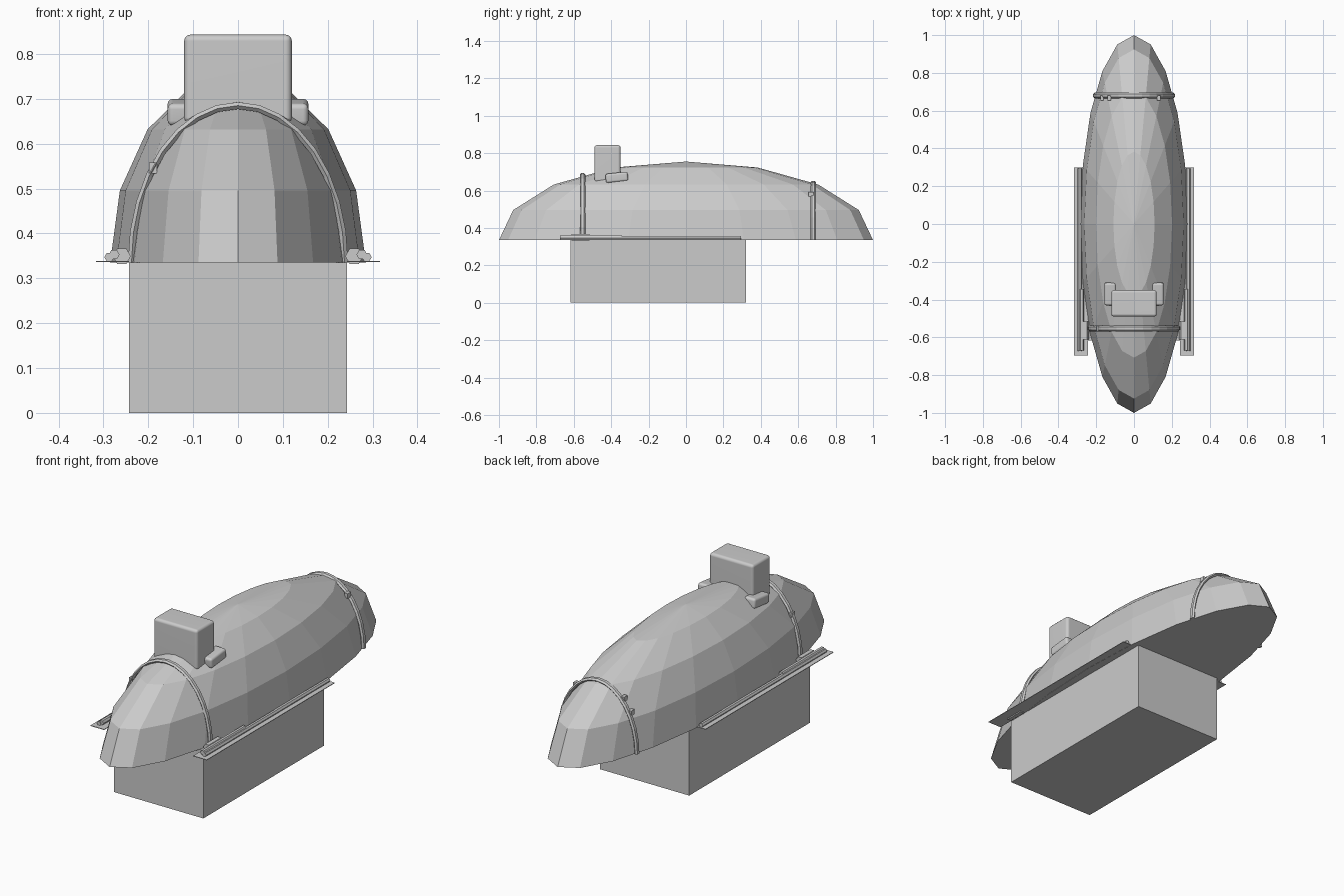
import bpy, bmesh, math
from mathutils import Vector, Matrix

if "Cube" in bpy.data.objects:
    bpy.data.objects.remove(bpy.data.objects["Cube"])

grey = bpy.data.materials.new("light_grey")
grey.diffuse_color = (0.6, 0.6, 0.6, 1)
grey.use_nodes = True
grey.node_tree.nodes["Principled BSDF"].inputs["Base Color"].default_value = grey.diffuse_color
BASE_Z = 0.335
RX, RY, RZ = 0.285, 1.0, 0.42


def finish(bm, name):
    bmesh.ops.recalc_face_normals(bm, faces=bm.faces)
    me = bpy.data.meshes.new(name)
    bm.to_mesh(me)
    bm.free()
    ob = bpy.data.objects.new(name, me)
    bpy.context.collection.objects.link(ob)
    me.materials.append(grey)
    return ob


def box(name, lo, hi, bevel=0, tilt=0):
    lo, hi = Vector(lo), Vector(hi)
    bm = bmesh.new()
    bmesh.ops.create_cube(bm, size=1)
    bmesh.ops.scale(bm, vec=hi - lo, verts=bm.verts)
    bmesh.ops.rotate(bm, matrix=Matrix.Rotation(math.radians(tilt), 3, 'X'), verts=bm.verts)
    bmesh.ops.translate(bm, vec=(lo + hi) / 2, verts=bm.verts)
    ob = finish(bm, name)
    if bevel:
        m = ob.modifiers.new("bevel", 'BEVEL')
        m.width, m.segments = bevel, 3
        for p in ob.data.polygons:
            p.use_smooth = True
        w = ob.modifiers.new("normals", 'WEIGHTED_NORMAL')
        w.keep_sharp = True
    return ob


def rod(name, x, z, y0, y1, r, sides=6):
    bm = bmesh.new()
    bmesh.ops.create_cone(bm, cap_ends=True, segments=sides, radius1=r, radius2=r, depth=y1 - y0)
    bmesh.ops.rotate(bm, matrix=Matrix.Rotation(math.pi / 2, 3, 'Z'), verts=bm.verts)
    bmesh.ops.rotate(bm, matrix=Matrix.Rotation(math.pi / 2, 3, 'X'), verts=bm.verts)
    bmesh.ops.translate(bm, vec=(x, (y0 + y1) / 2, z), verts=bm.verts)
    return finish(bm, name)


def hoop_point(y, a, off=0.0):
    s = math.sqrt(1 - y * y)
    return Vector(((RX * s + off) * math.cos(a), y, BASE_Z + (RZ * s + off) * math.sin(a)))


def hoop(name, y, steps=16):
    # hexagonal strip swept over the hull
    bm = bmesh.new()
    rings = []
    for i in range(steps + 1):
        a = math.pi * i / steps
        ring = []
        for k in range(6):
            t = k * math.pi / 3
            p = hoop_point(y, a, 0.009 * math.sin(t))
            p.y += 0.015 * math.cos(t)
            ring.append(bm.verts.new(p))
        rings.append(ring)
    for r0, r1 in zip(rings, rings[1:]):
        for k in range(6):
            bm.faces.new((r0[k], r0[(k + 1) % 6], r1[(k + 1) % 6], r1[k]))
    bm.faces.new(rings[0])
    bm.faces.new(rings[-1])
    return finish(bm, name)


# hull: upper half of a faceted ellipsoid with a flat underside
bm = bmesh.new()
bmesh.ops.create_uvsphere(bm, u_segments=20, v_segments=8, radius=1)
bmesh.ops.delete(bm, geom=[v for v in bm.verts if v.co.z < -0.01], context='VERTS')
bmesh.ops.holes_fill(bm, edges=[e for e in bm.edges if e.is_boundary], sides=0)
bmesh.ops.scale(bm, vec=(RX, RY, RZ), verts=bm.verts)
bmesh.ops.translate(bm, vec=(0, 0, BASE_Z), verts=bm.verts)
finish(bm, "hull")

# lower box and rounded block on top
box("lower_box", (-0.243, -0.617, 0), (0.243, 0.322, BASE_Z))
box("top_block", (-0.12, -0.49, 0.645), (0.12, -0.35, 0.843), 0.014)

# hoops over the hull with small clamps
hoop("front_hoop", -0.553)
hoop("rear_hoop", 0.68)
for i, (y, deg) in enumerate([(-0.553, 143), (0.668, 143), (0.668, 52), (0.668, 128)]):
    c = hoop_point(y, math.radians(deg))
    h = Vector((0.009, 0.013, 0.012))
    box("hoop_clamp_%d" % i, c - h, c + h)

# paired side parts
for s, side in ((-1, "left"), (1, "right")):
    xs = sorted((s * 0.095, s * 0.157))
    box(side + "_block_arm", (xs[0], -0.43, 0.645), (xs[1], -0.31, 0.695), 0.012, 6)
    xs = sorted((s * 0.243, s * 0.317))
    box(side + "_side_plate", (xs[0], -0.696, 0.336), (xs[1], 0.30, 0.339))
    rod(side + "_long_rod", s * 0.287, 0.347, -0.673, 0.294, 0.011)
    rod(side + "_cylinder", s * 0.259, 0.349, -0.612, -0.515, 0.02)
    rod(side + "_piston_rod", s * 0.276, 0.353, -0.67, -0.345, 0.012)
